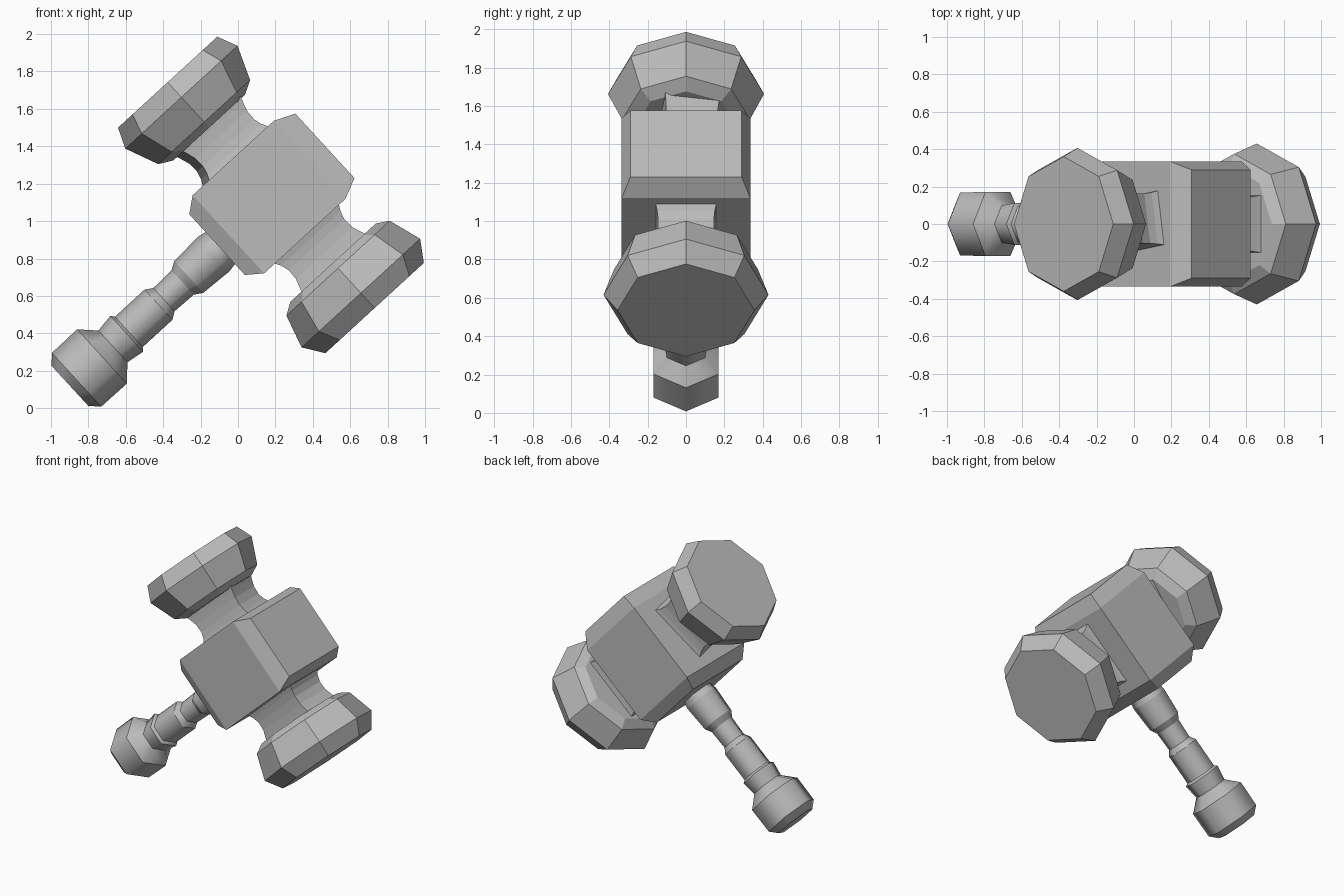
import bpy, bmesh, math
from mathutils import Matrix

cube = bpy.data.objects.get("Cube")
if cube:
    bpy.data.objects.remove(cube, do_unlink=True)

stone = bpy.data.materials.new("stone_grey")
stone.use_nodes = True
GREY = (0.5, 0.5, 0.5, 1)
stone.diffuse_color = GREY
stone.node_tree.nodes["Principled BSDF"].inputs["Base Color"].default_value = GREY

# The whole hammer leans over: local x runs up the handle, local z along the head
LEAN = Matrix.Rotation(math.radians(-42.5), 4, 'Y')
HEAD_U = 0.9
HEAD_W = 0.72
GRIP_W = 0.695


def loft(name, axis, centre, rings, sides, twist=0, smooth=False):
    """Skin rings of (position, half width, half depth) along local 'x' or 'z'."""
    bm = bmesh.new()
    start = math.pi / 4 if sides == 4 else 0
    grow = math.sqrt(2) if sides == 4 else 1
    ca, sa = math.cos(twist), math.sin(twist)
    loops = []
    for pos, a, b in rings:
        loop = []
        for i in range(sides):
            t = start + math.tau * i / sides
            p, q = a * grow * math.cos(t), b * grow * math.sin(t)
            p, q = p * ca - q * sa, p * sa + q * ca
            co = (pos, q, centre + p) if axis == 'x' else (centre + p, q, pos)
            loop.append(bm.verts.new(co))
        loops.append(loop)
    for lo, hi in zip(loops, loops[1:]):
        for i in range(sides):
            j = (i + 1) % sides
            face = bm.faces.new((lo[i], lo[j], hi[j], hi[i]))
            face.smooth = smooth
    bm.faces.new(loops[0])
    bm.faces.new(loops[-1])
    # Ring edges stay crisp on smooth parts
    if smooth:
        for loop in loops:
            for i in range(sides):
                bm.edges.get((loop[i - 1], loop[i])).smooth = False
    bmesh.ops.recalc_face_normals(bm, faces=bm.faces)
    bm.transform(LEAN)
    mesh = bpy.data.meshes.new(name)
    bm.to_mesh(mesh)
    bm.free()
    mesh.materials.append(stone)
    obj = bpy.data.objects.new(name, mesh)
    bpy.context.collection.objects.link(obj)
    return obj


# Central block with chamfered top and bottom
loft("head_block", 'x', HEAD_W, [
    (0.508, 0.22, 0.29), (0.59, 0.283, 0.335),
    (1.18, 0.283, 0.335), (1.29, 0.234, 0.29)], 4)

# Waisted necks and octagonal striking ends, offsets measured from the block centre
NECK = [(0.27, 0.24, 0.16), (0.315, 0.215, 0.15), (0.36, 0.202, 0.145),
        (0.42, 0.205, 0.145), (0.47, 0.222, 0.15), (0.54, 0.25, 0.16)]
UPPER_RADII = (0.26, 0.333, 0.407, 0.36)
LOWER_RADII = (0.31, 0.375, 0.43, 0.357)
OFFSETS = (0.49, 0.53, 0.71, 0.819)

for label, side, radii, twist, scale in (
        ("upper", 1, UPPER_RADII, math.radians(9), 0.93),
        ("lower", -1, LOWER_RADII, 0, 1)):
    loft(label + "_neck", 'z', HEAD_U,
         [(HEAD_W + side * d, a * scale, b * scale) for d, a, b in NECK], 4, twist)
    loft(label + "_striking_end", 'z', HEAD_U,
         [(HEAD_W + side * d, r, r) for d, r in zip(OFFSETS, radii)], 8)

# Hexagonal handle with pommel, collar, grip and upper swell
HANDLE = [(-0.582, 0.145), (-0.534, 0.195), (-0.35, 0.197), (-0.27, 0.115),
          (-0.17, 0.13), (-0.155, 0.11), (0.06, 0.11), (0.1, 0.084),
          (0.235, 0.088), (0.28, 0.115), (0.46, 0.125), (0.54, 0.11)]
loft("handle", 'x', GRIP_W, [(u, r, r) for u, r in HANDLE], 6, smooth=True)
